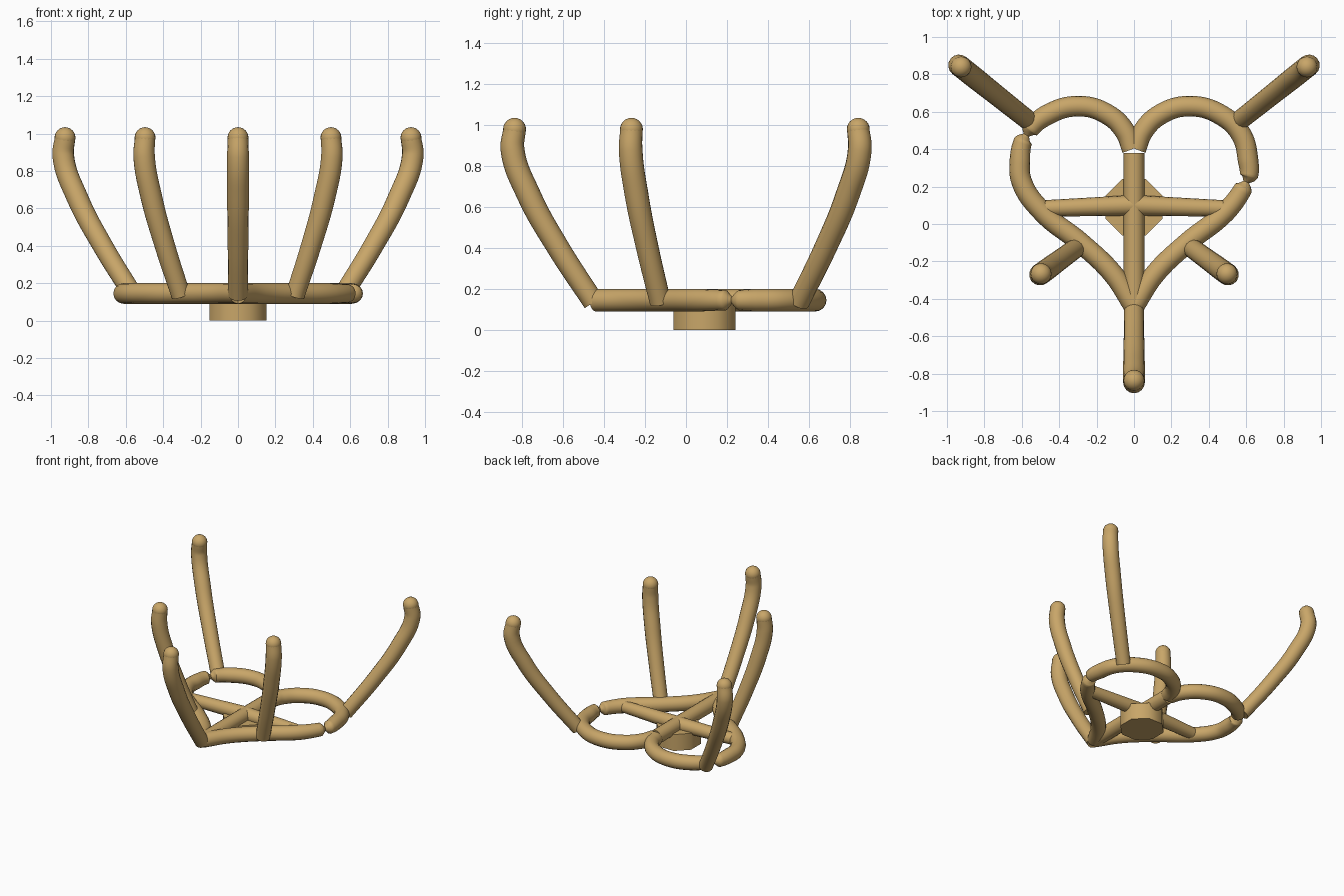
import bpy, math
from mathutils import Vector

if "Cube" in bpy.data.objects:
    bpy.data.objects.remove(bpy.data.objects["Cube"])

wood = bpy.data.materials.new("tan")
wood.diffuse_color = (0.58, 0.38, 0.14, 1)
wood.use_nodes = True
wood.node_tree.nodes["Principled BSDF"].inputs["Base Color"].default_value = wood.diffuse_color
R, Z = 0.055, 0.145


def finish(ob):
    ob.data.materials.clear()
    ob.data.materials.append(wood)
    bpy.ops.object.select_all(action='DESELECT')
    ob.select_set(True)
    bpy.context.view_layer.objects.active = ob
    bpy.ops.object.shade_smooth_by_angle(angle=math.radians(50))
    return ob


def tube(name, pts, radii=None, straight=False):
    """Round tube along a path, with optional relative radius per point."""
    cu = bpy.data.curves.new(name + "_path", 'CURVE')
    cu.dimensions = '3D'
    cu.bevel_depth, cu.bevel_resolution = R, 6
    cu.resolution_u = 1 if straight else 8
    cu.use_fill_caps = True
    sp = cu.splines.new('BEZIER')
    sp.bezier_points.add(len(pts) - 1)
    for i, (b, p) in enumerate(zip(sp.bezier_points, pts)):
        b.co = p
        b.handle_left_type = b.handle_right_type = 'VECTOR' if straight else 'AUTO'
        b.radius = radii[i] if radii else 1
    tmp = bpy.data.objects.new(name + "_tmp", cu)
    bpy.context.collection.objects.link(tmp)
    dg = bpy.context.evaluated_depsgraph_get()
    me = bpy.data.meshes.new_from_object(tmp.evaluated_get(dg))
    bpy.data.objects.remove(tmp)
    ob = bpy.data.objects.new(name, me)
    bpy.context.collection.objects.link(ob)
    return finish(ob)


# Heart-shaped base rim: two halves, each pinched at one place
def heart_half(side, sx, pinch):
    path = [(0.01, 0.40), (0.045, 0.49), (0.14, 0.585), (0.30, 0.63), (0.47, 0.58),
            (0.575, 0.475), (0.61, 0.34), (0.60, 0.225), (0.49, 0.065),
            (0.28, -0.105), (0.11, -0.27), (0.0, -0.44)]
    pts, rad = [], []
    for i, p in enumerate(path):
        if i == pinch:
            d = (Vector(path[i + 1]) - Vector(path[i - 1])).normalized() * 0.035
            for k, r in ((-1, 0.9), (0, 0.3), (1, 0.9)):
                q = Vector(p) + d * k
                pts.append((sx * q.x, q.y, Z))
                rad.append(r)
        else:
            pts.append((sx * p[0], p[1], Z))
            rad.append(1)
    tube("heart_rim_" + side, pts, rad)


heart_half("right", 1, 7)
heart_half("left", -1, 5)

# Spokes meeting above the hub
hub_y = 0.09
tube("spoke_front", [(0, hub_y, Z), (0, -0.44, Z)], straight=True)
tube("spoke_back", [(0, hub_y, Z), (0, 0.38, Z)], straight=True)
for side, s in (("right", 1), ("left", -1)):
    tube("spoke_" + side, [(0, 0.1, Z), (s * 0.485, 0.083, Z)], [1, 0.8], True)

# Eight-sided hub foot
bpy.ops.mesh.primitive_cylinder_add(vertices=8, radius=0.164, depth=0.13,
                                    location=(0, hub_y, 0.065),
                                    rotation=(0, 0, math.radians(22.5)))
hub = bpy.context.object
hub.name = "hub"
finish(hub)


# Curved prongs with rounded tips
def prong(name, base, tip):
    prof = [(0, 0.135), (0.43, 0.40), (0.79, 0.66), (0.985, 0.88), (0.96, 0.978)]
    b, t = Vector(base), Vector(tip)
    pts = [tuple(b.lerp(t, f)) + (z,) for f, z in prof]
    tube(name, pts, [0.95, 1, 1.06, 1.06, 1])
    bpy.ops.mesh.primitive_uv_sphere_add(segments=20, ring_count=12, radius=0.056,
                                         location=pts[-1])
    cap = bpy.context.object
    cap.name = name + "_tip"
    finish(cap)


prong("prong_front", (0, -0.45), (0, -0.852))
for side, s in (("right", 1), ("left", -1)):
    prong("prong_back_" + side, (s * 0.56, 0.55), (s * 0.94, 0.852))
    prong("prong_side_" + side, (s * 0.305, -0.125), (s * 0.505, -0.272))
